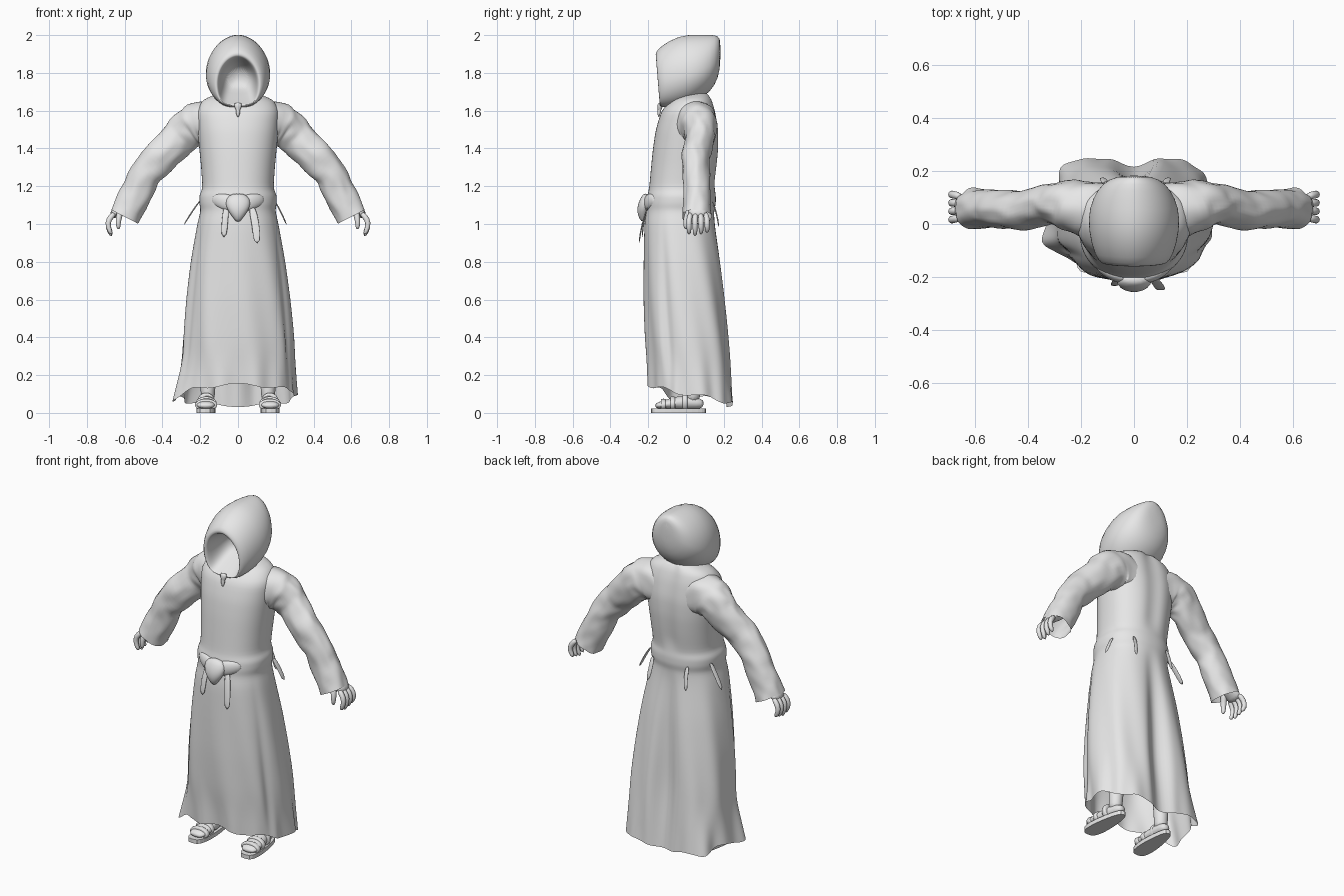
import bpy, bmesh, math, random
from mathutils import Vector

random.seed(4)
cube = bpy.data.objects.get("Cube")
if cube:
    bpy.data.objects.remove(cube)

grey = bpy.data.materials.new("plain grey")
grey.use_nodes = True
grey.diffuse_color = (0.8, 0.8, 0.8, 1)
grey.node_tree.nodes["Principled BSDF"].inputs["Base Color"].default_value = (0.8, 0.8, 0.8, 1)


def loft(name, rings, cap_start=True, cap_end=True, mirror=False, smooth=True):
    """Skin a list of equal-length closed rings."""
    bm = bmesh.new()
    loops = [[bm.verts.new(p) for p in ring] for ring in rings]
    n = len(loops[0])
    for a, b in zip(loops, loops[1:]):
        for i in range(n):
            j = (i + 1) % n
            bm.faces.new((a[i], a[j], b[j], b[i]))
    if cap_start:
        bm.faces.new(loops[0][::-1])
    if cap_end:
        bm.faces.new(loops[-1])
    bmesh.ops.recalc_face_normals(bm, faces=bm.faces)
    mesh = bpy.data.meshes.new(name)
    bm.to_mesh(mesh)
    bm.free()
    mesh.materials.append(grey)
    obj = bpy.data.objects.new(name, mesh)
    bpy.context.collection.objects.link(obj)
    if smooth:
        for poly in mesh.polygons:
            poly.use_smooth = True
        obj.modifiers.new("Rounding", "SUBSURF").levels = 1
    if mirror:
        obj.modifiers.new("Mirror", "MIRROR").use_mirror_merge = False
    return obj


def resample(rows, steps):
    """Insert evenly spaced rows between the given ones."""
    out = []
    for a, b in zip(rows, rows[1:]):
        for k in range(steps):
            out.append([p + (q - p) * k / steps for p, q in zip(a, b)])
    return out + [list(rows[-1])]


def tube(name, stations, side=(0, 1, 0), seg=12, crumple=0.0, **kw):
    """Oval tube; each station is x, y, z, radius along side, other radius."""
    pts = [Vector(s[:3]) for s in stations]
    rings = []
    for i, s in enumerate(stations):
        d = (pts[min(i + 1, len(pts) - 1)] - pts[max(i - 1, 0)]).normalized()
        u = Vector(side)
        u = (u - d * u.dot(d)).normalized()
        v = d.cross(u)
        ring = []
        for k in range(seg):
            t = math.tau * k / seg
            r = 1 + random.uniform(-crumple, crumple)
            ring.append(pts[i] + (u * math.cos(t) * s[3] + v * math.sin(t) * s[4]) * r)
        rings.append(ring)
    return loft(name, rings, **kw)


def power(v, e):
    return math.copysign(abs(v) ** e, v)


def bump(t, centre, width):
    d = (t - centre + math.pi) % math.tau - math.pi
    return math.exp(-(d / width) ** 2)


# Robe: height, half width, front y, back y
profile = [(1.7, .08, .0, .11), (1.66, .185, -.075, .14), (1.6, .22, -.13, .16),
           (1.5, .215, -.16, .178), (1.4, .205, -.175, .178), (1.3, .195, -.185, .168),
           (1.19, .188, -.195, .152), (1.15, .205, -.205, .158), (1.11, .205, -.21, .158),
           (1.07, .198, -.21, .15), (1.0, .215, -.22, .155), (.8, .25, -.222, .185),
           (.6, .275, -.222, .208), (.4, .293, -.215, .228), (.2, .3, -.205, .248),
           (.05, .308, -.2, .262)]
rings = []
for z, w, front, back in resample(profile, 2):
    drop = min(1, max(0, (1.08 - z) / .7))
    hem = max(0, (.3 - z) / .25)
    ring = []
    for i in range(80):
        t = math.tau * i / 80
        c, s = math.cos(t), math.sin(t)
        fold = drop * .006 * math.sin(9 * t + 4 * z)
        # Deep pleat at the back centre, shallow ones at the sides
        fold -= drop * .065 * bump(t, math.pi / 2, .12)
        fold -= drop * .015 * (bump(t, -.45, .1) + bump(t, math.pi + .45, .1))
        fold += hem * (.055 * bump(t, math.pi + .3, .3) + .03 * bump(t, 2.4, .2))
        fold += hem * .007 * math.sin(13 * t)
        if z > 1.2:
            fold -= .012 * bump(t, math.pi / 2, .2)
        # The hem rises toward the front
        lift = max(0, 1 - z / .4) * (.05 - .06 * s + .012 * math.sin(7 * t))
        lift *= 1 - .8 * bump(t, math.pi + .25, .3)
        square = .88 - (.14 * drop if s > 0 else 0)
        ring.append((power(c, square) * w + c * fold,
                     (front + back) / 2 + power(s, square) * (back - front) / 2 + s * fold,
                     z + lift))
    rings.append(ring)
loft("robe", rings, cap_end=False)

# Hood: y, half width, bottom z, top z, squareness of the lower half
hood = [(.03, .06, 1.73, 1.82, .6), (-.05, .085, 1.695, 1.86, .5),
        (-.14, .1, 1.64, 1.88, .35), (-.16, .108, 1.632, 1.888, .4),
        (-.163, .12, 1.625, 1.905, .55), (-.135, .148, 1.612, 1.94, .75),
        (-.03, .174, 1.62, 2.0, .9), (.06, .17, 1.65, 2.003, 1),
        (.13, .14, 1.7, 2.002, 1), (.172, .095, 1.77, 1.997, 1), (.183, .035, 1.86, 1.97, 1)]
rings = []
for y, w, low, high, square in hood:
    ring = []
    middle = low + .43 * (high - low)
    for i in range(40):
        t = math.tau * i / 40
        c, s = math.cos(t), math.sin(t)
        z = middle + s * ((high - middle) if s > 0 else (middle - low))
        lean = .08 * (1.9 - z) if y < 0 else 0
        ring.append((w * power(c, square if s < 0 else 1.08), y + lean, z))
    rings.append(ring)
loft("hood", rings)

# Tie under the chin
tube("hood_tie", [(0, -.135, 1.645, .022, .014), (0, -.138, 1.62, .024, .016),
                  (0, -.14, 1.605, .009, .009), (0, -.143, 1.59, .015, .011),
                  (0, -.145, 1.565, .003, .003)], side=(1, 0, 0), seg=8)

# Sleeves with crumpled cloth and slanted open cuffs
sleeve = [(.08, .03, 1.52, .13, .12), (.2, .06, 1.535, .11, .124), (.255, .075, 1.505, .09, .112),
          (.315, .078, 1.45, .075, .1), (.41, .05, 1.36, .075, .092), (.49, .055, 1.26, .072, .085),
          (.54, .058, 1.155, .07, .086), (.6, .058, 1.038, .078, .085)]
tube("sleeves", resample(sleeve, 3), seg=20, crumple=.1, cap_end=False, mirror=True)

# Hands: palm, four fingers across y, thumb in front
tube("palms", [(.54, .06, 1.15, .036, .032), (.59, .06, 1.11, .04, .032),
               (.632, .062, 1.08, .054, .03), (.672, .064, 1.035, .052, .022)], mirror=True)
for k, finger in enumerate(("index", "middle", "ring", "little")):
    y = .025 + .026 * k
    tip = .932 + .01 * abs(k - 1)
    spread = .006 * (k - 1.5)
    tube(finger + "_fingers", [(.65, y, 1.06, .016, .017), (.687, y + spread, 1.025, .016, .017),
                               (.69, y + spread, .985, .015, .016),
                               (.668, y + spread, tip, .011, .011)], seg=8, mirror=True)
tube("thumbs", [(.615, .03, 1.085, .022, .022), (.63, .005, 1.045, .019, .018),
                (.635, -.002, 1.005, .016, .015), (.632, 0, .97, .01, .01)], seg=8, mirror=True)

# Sash knot with gathered cloth at each side
tube("sash_knot", [(0, -.2, 1.16, .04, .02), (0, -.215, 1.13, .07, .03),
                   (0, -.225, 1.085, .066, .036), (0, -.228, 1.045, .036, .03),
                   (0, -.222, 1.01, .01, .012)], side=(1, 0, 0))
tube("sash_gathers", [(.02, -.205, 1.1, .045, .022), (.06, -.2, 1.115, .046, .024),
                      (.1, -.183, 1.125, .04, .022), (.14, -.155, 1.13, .024, .014)],
     side=(0, 0, 1), mirror=True)


def strap(name, points, side, width=.018):
    tube(name, [(*p, width, .004) for p in points], side=side, seg=8)


# Loose ends of the sash
strap("front_strap_right", [(-.06, -.2, 1.1), (-.07, -.226, 1.02), (-.075, -.232, .925)], (1, 0, 0))
strap("front_strap_left", [(.07, -.2, 1.1), (.095, -.235, 1.0), (.102, -.25, .89)], (1, 0, 0), .022)
strap("side_strap_left", [(.195, .05, 1.12), (.225, .06, 1.07), (.26, .07, .99)], (0, 1, 0))
strap("side_strap_right", [(-.195, .05, 1.13), (-.235, .06, 1.08), (-.29, .07, .99)], (0, 1, 0))
for x, label in ((-.11, "right"), (.12, "left")):
    strap("back_strap_" + label, [(x, .14, 1.12), (x, .162, 1.06), (x * 1.1, .175, .98)],
          (1, 0, 0), .014)

# Feet, legs and sandals
tube("legs", [(.15, .03, .5, .05, .05), (.155, .035, .25, .045, .045),
              (.16, .04, .12, .04, .04), (.16, .03, .05, .038, .042)],
     side=(1, 0, 0), mirror=True)
tube("feet", [(.155, .095, .045, .022, .02), (.158, .06, .052, .036, .032),
              (.163, -.02, .056, .042, .04), (.168, -.08, .048, .054, .03),
              (.172, -.13, .042, .054, .022), (.174, -.165, .036, .038, .013)],
     side=(1, 0, 0), mirror=True)
sole = []
for z in (0, .024):
    ring = []
    for i in range(24):
        t = math.tau * i / 24
        y = .145 * math.sin(t)
        half = .048 - .09 * y
        ring.append((.167 - .05 * y + half * power(math.cos(t), .6), y - .04, z))
    sole.append(ring)
loft("sandal_soles", sole, smooth=False, mirror=True)
for k, (y, w, h) in enumerate(((-.12, .06, .034), (-.07, .058, .04), (-.005, .048, .05))):
    tube("sandal_strap_%d" % (k + 1), [(.169, y + d, h + .008, w, h * f) for d, f in
                                      ((-.014, .9), (-.01, 1), (.01, 1), (.014, .9))],
         side=(1, 0, 0), seg=16, mirror=True)
